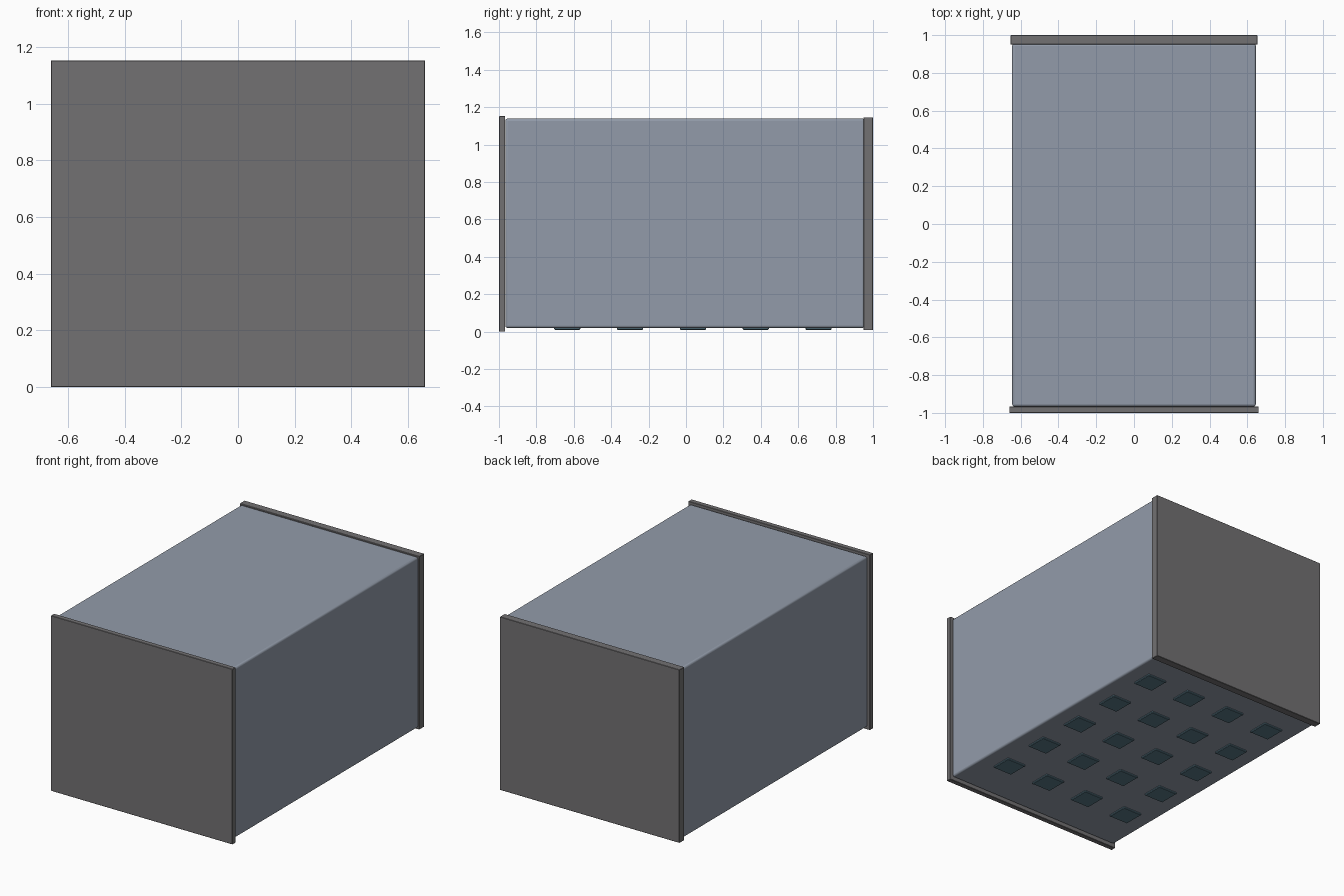
import bpy

if "Cube" in bpy.data.objects:
    bpy.data.objects.remove(bpy.data.objects["Cube"])


def material(name, color):
    m = bpy.data.materials.new(name)
    m.diffuse_color = (*color, 1)
    m.use_nodes = True
    m.node_tree.nodes["Principled BSDF"].inputs["Base Color"].default_value = m.diffuse_color
    return m


def box(name, lo, hi, mat, bevel=0.0, segments=1):
    center = [(a + b) / 2 for a, b in zip(lo, hi)]
    bpy.ops.mesh.primitive_cube_add(size=1, location=center)
    o = bpy.context.object
    o.name = name
    o.scale = [b - a for a, b in zip(lo, hi)]
    bpy.ops.object.transform_apply(location=False, rotation=False, scale=True)
    o.data.materials.append(mat)
    if bevel:
        mod = o.modifiers.new("edge_bevel", 'BEVEL')
        mod.width = bevel
        mod.segments = segments
    return o


shell = material("blue_grey_shell", (0.29, 0.33, 0.40))
plate = material("dark_grey_plate", (0.17, 0.165, 0.17))
pad_mat = material("teal_pad", (0.10, 0.19, 0.24))

# Main body with softly rounded edges
box("body", (-0.645, -0.966, 0.02), (0.645, 0.955, 1.139), shell, 0.012, 3)
bpy.ops.object.shade_smooth_by_angle()

# End plates
box("front_plate", (-0.66, -1.0, 0.0), (0.66, -0.967, 1.152), plate, 0.002)
box("back_plate", (-0.653, 0.95, 0.008), (0.653, 1.0, 1.146), plate, 0.002)

# Grid of shallow pads under the body
w = 0.07
for i in range(4):
    for j in range(5):
        x = -0.465 + 0.31 * i
        y = -0.635 + 0.336 * j
        box(f"bottom_pad_{i}_{j}", (x - w, y - w, 0.01), (x + w, y + w, 0.03),
            pad_mat, 0.004)
